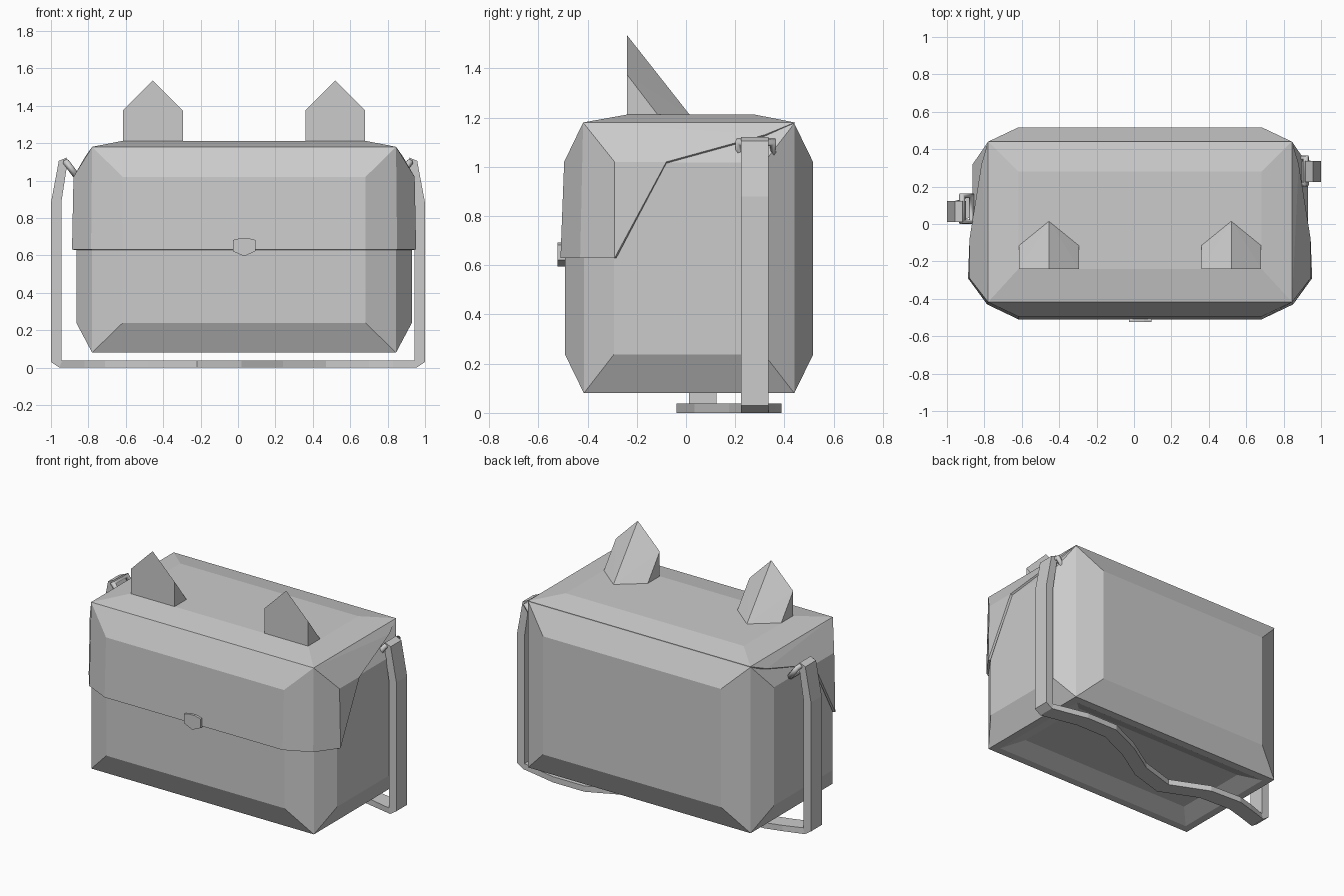
import bpy, bmesh
from mathutils import Vector

if "Cube" in bpy.data.objects:
    bpy.data.objects.remove(bpy.data.objects["Cube"])

CX = 0.0325  # the bag sits slightly right of the strap's centre


def make(name, verts, faces, hull=False):
    bm = bmesh.new()
    vs = [bm.verts.new(v) for v in verts]
    if hull:
        bmesh.ops.convex_hull(bm, input=vs)
    else:
        for f in faces:
            bm.faces.new([vs[i] for i in f])
    bmesh.ops.remove_doubles(bm, verts=bm.verts[:], dist=0.0005)
    bmesh.ops.recalc_face_normals(bm, faces=bm.faces[:])
    me = bpy.data.meshes.new(name)
    bm.to_mesh(me)
    bm.free()
    ob = bpy.data.objects.new(name, me)
    bpy.context.collection.objects.link(ob)
    return ob


# Bag body: box whose sides each bulge out to a smaller flat panel
C = Vector((CX, 0.0125, 0.628))
H = (0.8125, 0.4275, 0.548)
verts, faces = [], []


def loops(rings):
    """Join successive four-point rings, then cap the last one."""
    base = len(verts)
    for r in rings:
        verts.extend(r)
    n = len(rings)
    for k in range(n - 1):
        for i in range(4):
            j = (i + 1) % 4
            faces.append([base + 4 * k + i, base + 4 * k + j,
                          base + 4 * k + 4 + j, base + 4 * k + 4 + i])
    faces.append([base + 4 * (n - 1) + i for i in range(4)])


def ring(axis, sign, half, out):
    u, v = [a for a in range(3) if a != axis]
    pts = []
    for su, sv in ((-1, -1), (1, -1), (1, 1), (-1, 1)):
        p = C.copy()
        p[axis] += sign * (H[axis] + out)
        p[u] += su * half[0]
        p[v] += sv * half[1]
        pts.append(p)
    return pts


for s in (-1, 1):
    loops([ring(0, s, (H[1], H[2]), 0), ring(0, s, (0.305, 0.39), 0.084)])
    loops([ring(1, s, (H[0], H[2]), 0), ring(1, s, (0.65, 0.39), 0.077)])
loops([ring(2, 1, (H[0], H[1]), 0), ring(2, 1, (0.65, 0.26), 0.028)])
# underside has a flat rim and a shallow recess
loops([ring(2, -1, (H[0], H[1]), 0), ring(2, -1, (0.76, 0.375), 0),
       ring(2, -1, (0.65, 0.26), -0.05)])
make("bag_body", verts, faces)

# Flap: folded shell over the top, front and upper sides
half = [(.92, -.29, .63), (.818, -.43, .63), (.65, -.51, .63),
        (.912, -.29, 1.02), (.65, -.495, 1.02), (.8125, -.418, 1.18),
        (.912, -.08, 1.02), (.848, .32, 1.13), (.8125, .442, 1.18),
        (.65, -.24, 1.212), (.65, .28, 1.212)]
n = len(half)
fv = [(CX + x, y, z) for x, y, z in half] + [(CX - x, y, z) for x, y, z in half]
side = [(2, 1, 5, 4), (1, 0, 3, 5), (0, 6, 3), (3, 6, 7, 5), (7, 8, 5), (5, 8, 10, 9)]
ff = side + [tuple(i + n for i in reversed(f)) for f in side]
for a, b in ((2, 4), (4, 5), (5, 9), (9, 10), (10, 8)):
    ff.append((a, b, b + n, a + n))
flap = make("flap", fv, ff)
if sum(p.normal.z * p.area for p in flap.data.polygons) < 0:
    flap.data.flip_normals()
sol = flap.modifiers.new("thickness", 'SOLIDIFY')
sol.thickness = 0.015
sol.offset = -1

# Ears: upright pentagon front sloping back to a pentagon base
for name, x in (("left_ear", -0.455), ("right_ear", 0.52)):
    ear = [(x, -.24, 1.535), (x, .02, 1.205)]
    for s in (-.16, .16):
        ear += [(x + s, -.24, 1.375), (x + s, -.24, 1.205), (x + s, -.11, 1.205)]
    make(name, ear, [], hull=True)

# Clasp
outline = [(-.06, .682), (-.02, .692), (.02, .692), (.06, .682),
           (.06, .622), (0, .595), (-.06, .622)]
make("clasp", [(CX + x, y, z) for y in (-.523, -.49) for x, z in outline], [], hull=True)

# Strap: one ribbon; stations give outer x,z / inner x,z / centre y
W = 0.056


def strap_end(s, y):
    return [(s * .918, 1.122, s * .898, 1.08, y), (s * .958, 1.105, s * .915, 1.075, y),
            (s * 1.0, .88, s * .945, .88, y), (s * 1.0, .03, s * .945, .038, y),
            (s * .955, 0, s * .94, .038, y)]


path = strap_end(1, .28)
for x, y in ((.83, .305), (.70, .333), (.47, .333), (.24, .23), (.02, .09),
             (-.22, .018), (-.48, .13), (-.71, .14), (-.82, .11)):
    path.append((x, 0, x, .038, y))
path += strap_end(-1, .068)[::-1]
sv, sf = [], []
for ox, oz, ix, iz, y in path:
    sv += [(ox, y - W, oz), (ox, y + W, oz), (ix, y + W, iz), (ix, y - W, iz)]
for k in range(len(path) - 1):
    for i in range(4):
        j = (i + 1) % 4
        sf.append((4 * k + i, 4 * k + j, 4 * k + 4 + j, 4 * k + 4 + i))
last = 4 * (len(path) - 1)
sf += [(3, 2, 1, 0), (last, last + 1, last + 2, last + 3)]
make("strap", sv, sf)

# Strap rings: small rectangular loops of low-sided tube
for name, s, y in (("left_strap_ring", -1, .082), ("right_strap_ring", 1, .284)):
    cu = bpy.data.curves.new(name, 'CURVE')
    cu.dimensions = '3D'
    cu.bevel_depth = 0.018
    cu.bevel_resolution = 1
    sp = cu.splines.new('POLY')
    pts = [(.92, -.07, 1.1), (.92, .07, 1.1), (.868, .07, 1.03), (.868, -.07, 1.03)]
    sp.points.add(len(pts) - 1)
    for p, (px, py, pz) in zip(sp.points, pts):
        p.co = (s * px, y + py, pz, 1)
    sp.use_cyclic_u = True
    bpy.context.collection.objects.link(bpy.data.objects.new(name, cu))
